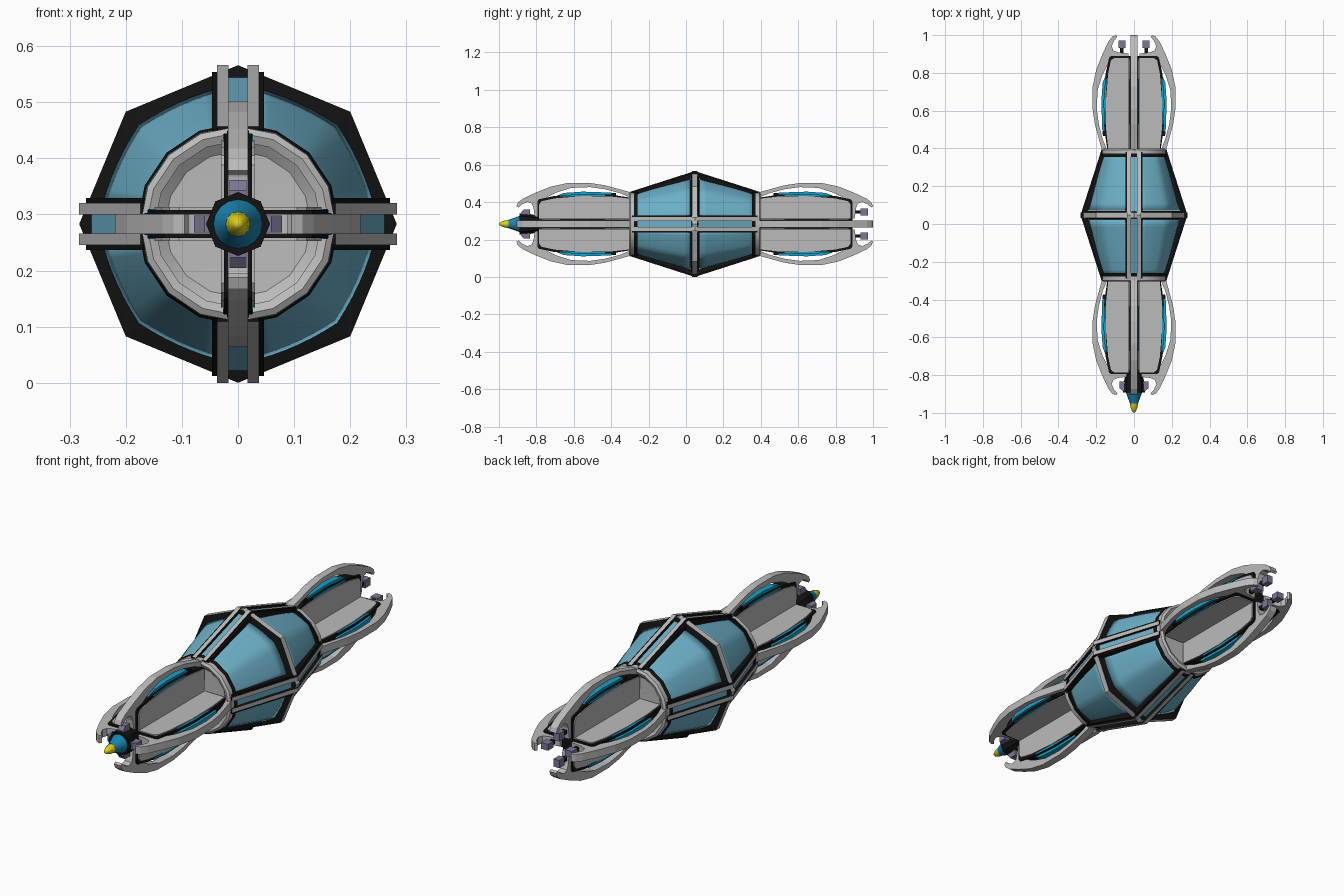
import bpy, bmesh, math
from mathutils import Vector

if "Cube" in bpy.data.objects:
    bpy.data.objects.remove(bpy.data.objects["Cube"])

CY, CZ = 0.047, 0.283      # centre of the hull; the long axis runs along y


def material(name, rgb):
    m = bpy.data.materials.new(name)
    m.diffuse_color = (*rgb, 1)
    m.use_nodes = True
    m.node_tree.nodes["Principled BSDF"].inputs["Base Color"].default_value = m.diffuse_color
    return m


GRAY = material("hull gray", (0.50, 0.50, 0.50))
BLACK = material("black trim", (0.006, 0.006, 0.006))
GLASS = material("pale blue panel", (0.15, 0.43, 0.57))
CYAN = material("cyan light", (0.01, 0.36, 0.57))
BLUE = material("nose blue", (0.01, 0.23, 0.43))
YELLOW = material("nose yellow", (0.72, 0.62, 0.01))
PURPLE = material("purple metal", (0.21, 0.18, 0.30))


def place(t, r, w, s, k):
    """t along the axis, r outward, w sideways; s picks the end, k the quarter."""
    a = k * math.pi / 2
    return Vector((r * math.cos(a) - w * math.sin(a), CY + s * t,
                   CZ + r * math.sin(a) + w * math.cos(a)))


def finish(bm, name, mats, outer_gray=False, smooth=None):
    bmesh.ops.recalc_face_normals(bm, faces=bm.faces)
    if outer_gray:         # outward faces take the second material
        for f in bm.faces:
            c = f.calc_center_median()
            out = Vector((c.x, 0, c.z - CZ)).normalized()
            f.material_index = 1 if f.normal.dot(out) > 0.7 else 0
    me = bpy.data.meshes.new(name)
    bm.to_mesh(me)
    bm.free()
    for m in mats:
        me.materials.append(m)
    ob = bpy.data.objects.new(name, me)
    bpy.context.collection.objects.link(ob)
    if smooth:
        bpy.ops.object.select_all(action='DESELECT')
        bpy.context.view_layer.objects.active = ob
        ob.select_set(True)
        bpy.ops.object.shade_smooth_by_angle(angle=math.radians(smooth))
    return ob


def prism(bm, poly, w0, w1, s, k):
    a = [bm.verts.new(place(t, r, w0, s, k)) for t, r in poly]
    b = [bm.verts.new(place(t, r, w1, s, k)) for t, r in poly]
    bm.faces.new(a)
    bm.faces.new(b[::-1])
    for i in range(len(a)):
        j = (i + 1) % len(a)
        bm.faces.new((a[i], b[i], b[j], a[j]))


def prisms(name, poly, spans, mats, ends=(-1, 1), **kw):
    """Repeat a profile on four quarters and both ends."""
    bm = bmesh.new()
    for s in ends:
        for k in range(4):
            for w0, w1 in spans:
                prism(bm, poly, w0, w1, s, k)
    return finish(bm, name, mats, **kw)


def lathe(name, profile, n, mats, ends=(-1, 1), **kw):
    """Closed (t, r) loop swept round the axis."""
    bm = bmesh.new()
    for s in ends:
        rings = []
        for i in range(n):
            a = 2 * math.pi * i / n
            rings.append([bm.verts.new((r * math.cos(a), CY + s * t, CZ + r * math.sin(a)))
                          for t, r in profile])
        for i in range(n):
            p, q = rings[i], rings[(i + 1) % n]
            for j in range(len(profile)):
                l = (j + 1) % len(profile)
                bm.faces.new((p[j], q[j], q[l], p[l]))
    bmesh.ops.remove_doubles(bm, verts=bm.verts, dist=1e-5)
    return finish(bm, name, mats, **kw)


# Central octagonal ring: black sides, gray outer band
lathe("centre_ring", [(-.014, .283), (.014, .283), (.022, .247), (-.022, .247)], 8,
      [BLACK, GRAY], ends=(1,), outer_gray=True)

# Paired bars running from the ring to the bulkheads
prisms("hull_bars", [(.34, .174), (.0, .283), (.0, .252), (.34, .145)],
       [(.017, .037), (-.037, -.017)], [BLACK, GRAY], outer_gray=True)
prisms("bar_inner_trim", [(.335, .168), (.015, .271), (.015, .245), (.335, .142)],
       [(.036, .046), (-.046, -.036)], [BLACK])
prisms("bar_glass_strips", [(.335, .162), (.015, .262), (.015, .25), (.335, .15)],
       [(-.017, .017)], [GLASS])

# Bulged glass panels, one per quarter and end
bm = bmesh.new()
NU, NV = 12, 8
for s in (-1, 1):
    for k in range(4):
        grid = []
        for j in range(NV + 1):
            v = j / NV
            t = .328 - .303 * v
            r = .164 + .086 * v ** 0.85
            edge = math.atan(.038 / r)
            row = []
            for i in range(NU + 1):
                a = edge + (math.pi / 2 - 2 * edge) * i / NU
                octa = math.cos(math.pi / 8) / math.cos(a % (math.pi / 4) - math.pi / 8)
                rr = r * (0.5 + 0.5 * octa)
                row.append(bm.verts.new(place(t, rr * math.cos(a), rr * math.sin(a), s, k)))
            grid.append(row)
        for j in range(NV):
            for i in range(NU):
                bm.faces.new((grid[j][i], grid[j][i + 1], grid[j + 1][i + 1], grid[j + 1][i]))
panels = finish(bm, "glass_panels", [GLASS], smooth=35)
solid = panels.modifiers.new("thickness", 'SOLIDIFY')
solid.thickness = 0.006
solid.offset = -1

# Bulkheads: gray rim, black seal and dished end wall
lathe("bulkhead_rims", [(.325, .175), (.345, .174), (.352, .163), (.345, .148), (.325, .15)], 16,
      [GRAY], smooth=40)
lathe("bulkhead_seals", [(.307, .180), (.326, .174), (.326, .15), (.307, .16)], 16, [BLACK])
lathe("bulkhead_walls", [(.342, .152), (.325, .13), (.32, 0), (.315, 0), (.315, .152)], 16,
      [GRAY], smooth=30)

# Fin frames: outer bow with a hooked tip
prisms("fin_frames",
       [(.33, .166), (.40, .185), (.48, .207), (.56, .219), (.68, .219), (.77, .200),
        (.85, .168), (.92, .135), (.945, .115), (.953, .095), (.943, .088), (.925, .105),
        (.895, .118), (.872, .110), (.862, .085), (.855, .03), (.825, .03),
        (.825, .125), (.74, .168), (.66, .193), (.56, .197), (.48, .186), (.40, .165), (.34, .14)],
       [(-.018, .018)], [GRAY])

# Fin cores: black slab, gray side plates and cyan light strips
prisms("fin_cores", [(.34, 0), (.34, .14), (.45, .157), (.60, .161), (.75, .15),
                     (.835, .132), (.842, .12), (.842, 0)],
       [(-.025, .025)], [BLACK])
prisms("fin_side_plates", [(.34, .02), (.34, .135), (.45, .147), (.60, .149), (.75, .137),
                           (.82, .122), (.832, .105), (.832, .02)],
       [(.024, .03), (-.03, -.024)], [GRAY])
prisms("fin_lights", [(.43, .150), (.45, .168), (.60, .173), (.70, .166), (.74, .15)],
       [(-.014, .014)], [CYAN])
prisms("fin_light_lines", [(.48, .151), (.48, .157), (.60, .160), (.72, .152), (.72, .146)],
       [(.024, .027), (-.027, -.024)], [CYAN])
prisms("fin_latches", [(.42, .14), (.42, .165), (.445, .167), (.445, .14)],
       [(-.02, .02)], [BLACK])

# Purple docking blocks and their black stems
prisms("rear_blocks", [(.885, .045), (.885, .082), (.925, .082), (.925, .045)],
       [(-.015, .015)], [PURPLE], ends=(1,))
prisms("rear_block_stems", [(.84, .055), (.84, .073), (.89, .073), (.89, .055)],
       [(-.009, .009)], [BLACK], ends=(1,))
prisms("front_blocks", [(.88, .03), (.88, .078), (.915, .078), (.93, .06), (.93, .03)],
       [(-.015, .015)], [PURPLE], ends=(-1,))

# Nose: black hub, blue collar and yellow tip
lathe("nose_hub", [(.84, 0), (.84, .045), (.90, .057), (.938, .057), (.938, 0)], 8,
      [BLACK], ends=(-1,))
lathe("nose_collar", [(.935, 0), (.935, .045), (.95, .038), (.997, .022), (.997, 0)], 16,
      [BLUE], ends=(-1,), smooth=40)
lathe("nose_tip", [(.995, 0), (.995, .022), (1.02, .018), (1.04, .009), (1.047, 0)], 12,
      [YELLOW], ends=(-1,), smooth=40)
